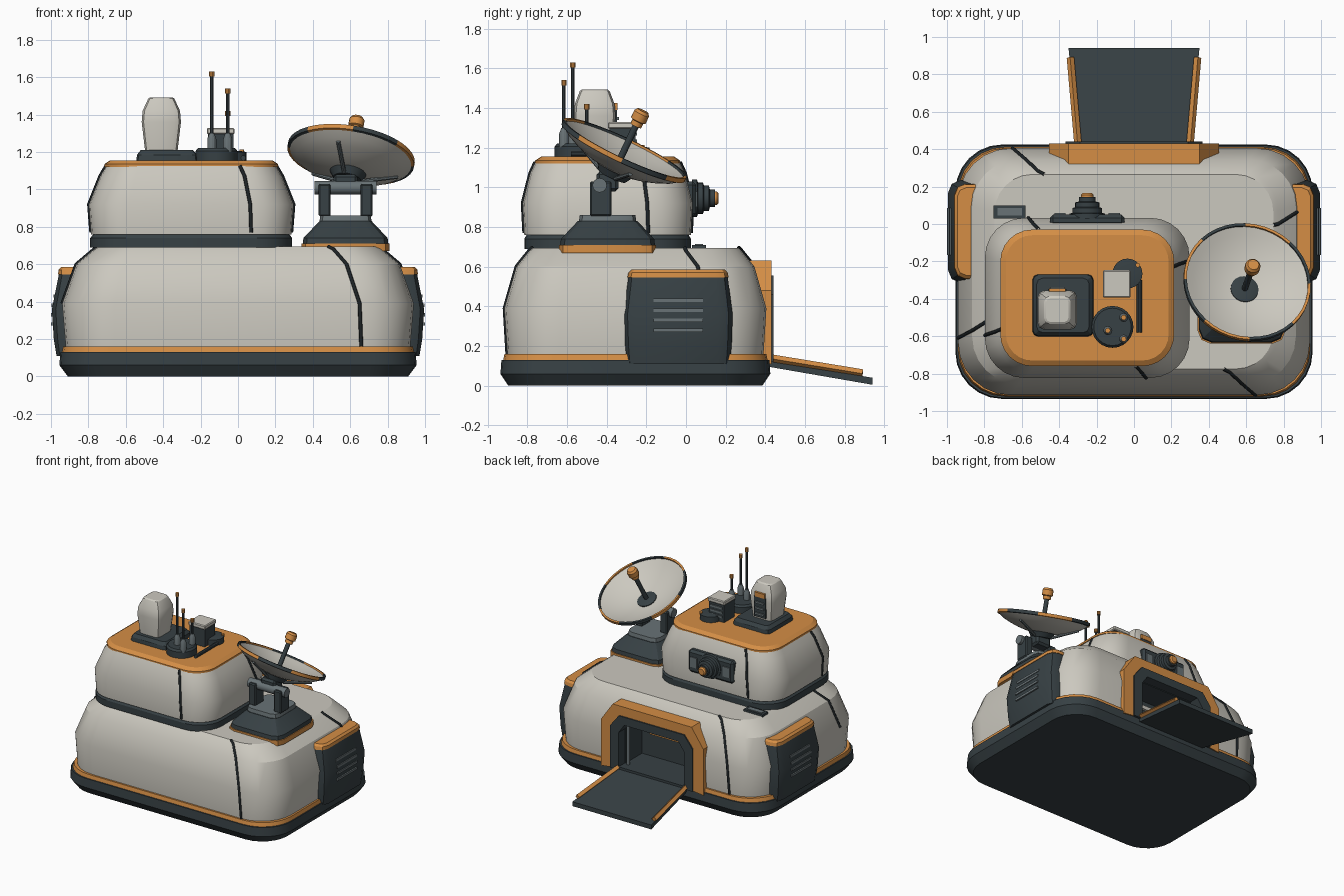
import bpy, bmesh, math
from mathutils import Vector, Matrix

if "Cube" in bpy.data.objects:
    bpy.data.objects.remove(bpy.data.objects["Cube"])


def mat(name, r, g, b):
    m = bpy.data.materials.new(name)
    m.diffuse_color = (r, g, b, 1)
    m.use_nodes = True
    m.node_tree.nodes["Principled BSDF"].inputs["Base Color"].default_value = m.diffuse_color
    return m


LIGHT = mat("light_panel", .60, .58, .52)
DARK = mat("dark_metal", .038, .052, .058)
MID = mat("mid_metal", .14, .17, .18)
ORANGE = mat("orange_trim", .66, .27, .06)
BLACK = mat("groove", .012, .016, .018)


def finish(name, bm, *mats):
    bmesh.ops.recalc_face_normals(bm, faces=bm.faces)
    me = bpy.data.meshes.new(name)
    bm.to_mesh(me)
    bm.free()
    for m in mats:
        me.materials.append(m)
    ob = bpy.data.objects.new(name, me)
    bpy.context.collection.objects.link(ob)
    return ob


def skin(bm, rings, closed=False):
    """Join equal rings with quads, capping the ends when open."""
    n = len(rings[0])
    pairs = list(zip(rings, rings[1:])) + ([(rings[-1], rings[0])] if closed else [])
    for a, b in pairs:
        for i in range(n):
            j = (i + 1) % n
            bm.faces.new((a[i], a[j], b[j], b[i]))
    if not closed:
        bm.faces.new(rings[0])
        bm.faces.new(rings[-1])


def loft(name, cx, cy, sections, m, seg=6):
    """Stack of rounded rectangles (z, half x, half y, corner radius)."""
    bm, rings = bmesh.new(), []
    for z, hx, hy, r in sections:
        ring = []
        for q, (sx, sy) in enumerate(((1, 1), (-1, 1), (-1, -1), (1, -1))):
            for k in range(seg + 1):
                a = math.pi / 2 * (q + k / seg)
                ring.append(bm.verts.new((cx + sx * (hx - r) + r * math.cos(a),
                                          cy + sy * (hy - r) + r * math.sin(a), z)))
        rings.append(ring)
    skin(bm, rings)
    return finish(name, bm, m)


def lathe(name, prof, m, origin, axis, seg=24):
    """Solid of revolution from (radius, height) points along an axis."""
    bm = bmesh.new()
    rot = Vector((0, 0, 1)).rotation_difference(Vector(axis)).to_matrix()
    rings = [[bm.verts.new(Vector(origin) + rot @ Vector((r * math.cos(2 * math.pi * i / seg),
              r * math.sin(2 * math.pi * i / seg), h))) for i in range(seg)] for r, h in prof]
    skin(bm, rings)
    return finish(name, bm, m)


def rod(name, a, b, r, m, seg=12):
    d = Vector(b) - Vector(a)
    return lathe(name, [(r, 0), (r, d.length)], m, a, d, seg)


def box(name, x, y, z, m, bevel=0):
    bm = bmesh.new()
    bmesh.ops.create_cube(bm, size=1)
    for v in bm.verts:
        v.co = [(lo + hi) / 2 + c * (hi - lo) for c, (lo, hi) in zip(v.co, (x, y, z))]
    if bevel:
        bmesh.ops.bevel(bm, geom=bm.edges[:], offset=bevel, segments=1, affect='EDGES')
    return finish(name, bm, m)


def prism(name, pts, y0, y1, m):
    """Extrude an x-z outline along y."""
    bm = bmesh.new()
    skin(bm, [[bm.verts.new((x, y, z)) for x, z in pts] for y in (y0, y1)])
    return finish(name, bm, m)


def seam(name, pts, pivot):
    """Panel seam and its copy turned half way round the pivot."""
    for k, tag in ((1, "a"), (-1, "b")):
        cu = bpy.data.curves.new(name + tag, 'CURVE')
        cu.dimensions, cu.bevel_depth, cu.bevel_resolution = '3D', .01, 1
        sp = cu.splines.new('POLY')
        sp.points.add(len(pts) - 1)
        for p, (x, y, z) in zip(sp.points, pts):
            p.co = (pivot[0] + k * (x - pivot[0]), pivot[1] + k * (y - pivot[1]), z, 1)
        cu.materials.append(BLACK)
        bpy.context.collection.objects.link(bpy.data.objects.new(name + "_" + tag, cu))


# Lower hull
CY = -.255
loft("base_skirt", 0, CY, [(0, .91, .64, .22), (.06, .955, .68, .25), (.13, .95, .675, .25)], DARK)
trim = loft("base_trim", 0, CY, [(.125, .942, .667, .25), (.16, .935, .66, .25)], ORANGE)
hull = loft("lower_hull", 0, CY, [(.15, .92, .645, .26), (.39, .94, .66, .28), (.6, .865, .60, .25),
            (.68, .77, .535, .21), (.695, .745, .52, .2)], LIGHT)
cutter = box("door_cutter", (-.3, .3), (.12, .7), (.132, .5), BLACK)
cutter.hide_render = True
cutter.hide_viewport = True
for ob in (trim, hull):
    mod = ob.modifiers.new("doorway", 'BOOLEAN')
    mod.operation, mod.object, mod.solver = 'DIFFERENCE', cutter, 'EXACT'
seam("hull_front_seam", [(.48, -.775, .695), (.51, -.79, .68), (.58, -.855, .6), (.65, -.915, .39), (.66, -.9, .14)], (0, CY))
seam("hull_side_seam", [(.745, -.005, .695), (.77, 0, .68), (.865, .06, .6), (.94, .1, .39)], (0, CY))

# Upper module
UX, UY = -.25, -.395
loft("upper_collar", UX, UY, [(.69, .54, .42, .2), (.74, .54, .42, .2), (.765, .52, .405, .2)], DARK)
loft("upper_hull", UX, UY, [(.76, .535, .42, .2), (.92, .547, .428, .21), (1.07, .487, .39, .19),
     (1.125, .455, .365, .17)], LIGHT)
loft("roof_panel", UX, UY, [(1.12, .465, .365, .17), (1.135, .465, .365, .17), (1.155, .435, .335, .14)], ORANGE)
seam("upper_front_seam", [(.01, -.76, 1.125), (.035, -.785, 1.07), (.065, -.823, .92), (.07, -.815, .77)], (UX, UY))
seam("upper_side_seam", [(.205, -.23, 1.125), (.237, -.215, 1.07), (.297, -.195, .92), (.285, -.19, .77)], (UX, UY))
box("deck_hatch", (-.75, -.58), (.03, .1), (.68, .71), DARK)
box("deck_hatch_panel", (-.73, -.6), (.045, .085), (.7, .715), MID)

# Side equipment pods with vents
for s, side in ((1, "right"), (-1, "left")):
    loft(side + "_pod", s * .85, -.04, [(.11, .12, .26, .06), (.2, .135, .27, .07), (.36, .145, .275, .07),
         (.55, .107, .25, .06)], DARK, 2)
    loft(side + "_pod_cap", s * .85, -.04, [(.545, .112, .255, .06), (.57, .11, .25, .06), (.585, .095, .235, .05)], ORANGE, 2)
    for i, z in enumerate((.28, .33, .38, .43)):
        x = s * (.995 - max(0, z - .36) * .2)
        box(f"{side}_vent_{i}", sorted((x - s * .03, x + s * .006)), (-.165, .085), (z - .009, z + .009), MID)


# Doorway, airlock and ramp
def arch(o, i):
    half = [o[0], o[1], o[2]]
    inner = [i[2], i[1], i[0]]
    return half[:] + [(-x, z) for x, z in reversed(half)] + [(-x, z) for x, z in reversed(inner)] + inner


mid = [(.365, .12), (.365, .46), (.29, .555)]
prism("door_arch", arch([(.455, .11), (.455, .48), (.35, .63)], mid), .3, .43, ORANGE)
prism("door_inner_frame", arch(mid, [(.29, .12), (.29, .42), (.24, .49)]), .26, .44, DARK)
box("airlock_back", (-.3, .3), (.12, .15), (.13, .5), DARK)
box("airlock_ceiling", (-.3, .3), (.13, .36), (.485, .51), DARK)
box("airlock_floor", (-.3, .3), (.13, .44), (.11, .145), DARK)
box("airlock_light", (-.2, .2), (.145, .17), (.41, .44), LIGHT)
box("airlock_bar", (-.2, .2), (.145, .175), (.33, .35), ORANGE)
for s, side in ((1, "right"), (-1, "left")):
    box(side + "_airlock_wall", sorted((s * .285, s * .31)), (.13, .36), (.13, .5), DARK)
    rod(side + "_airlock_pipe", (s * .26, .36, .14), (s * .26, .36, .46), .014, MID)
    # Ramp edge rail
    rod(side + "_ramp_rail", (s * .3, .43, .138), (s * .34, .89, .063), .02, ORANGE, 4)
bm = bmesh.new()
skin(bm, [[bm.verts.new((x * w, y, z)) for x, z in ((-1, t), (1, t), (1, t - .035), (-1, t - .035))]
          for w, y, t in ((.3, .42, .13), (.35, .94, .04))])
finish("ramp", bm, DARK)

# Rear camera on the upper module
box("camera_panel", (-.45, -.05), (-.01, .05), (.85, 1.03), DARK, .018)
for s in (-1, 1):
    box(f"camera_light_{s}", (-.25 + s * .145 - .03, -.25 + s * .145 + .03), (.04, .058), (.9, .98), MID)
lathe("camera_body", [(.095, 0), (.095, .025), (.08, .03), (.08, .055), (.065, .06), (.065, .085), (.045, .09), (.045, .115)],
      DARK, (-.25, .03, .945), (0, 1, 0), 20)
lathe("camera_lens", [(.034, 0), (.034, .02), (.024, .03)], ORANGE, (-.25, .135, .945), (0, 1, 0), 16)

# Dish pedestal and yoke
PX, PY = .575, -.395
loft("pedestal_trim", PX, PY, [(.67, .235, .245, .07), (.71, .235, .245, .07)], ORANGE, 2)
loft("pedestal", PX, PY, [(.7, .23, .24, .07), (.74, .225, .235, .07), (.83, .14, .15, .05)], DARK, 2)
loft("pedestal_plate", PX, PY, [(.825, .14, .145, .05), (.86, .135, .14, .05)], MID, 2)
for s, side in ((1, "right"), (-1, "left")):
    x = PX + s * .112
    box(side + "_yoke_arm", (x - .032, x + .032), (-.485, -.375), (.855, 1.03), DARK, .008)
rod("yoke_axle", (PX - .165, -.435, 1.01), (PX + .165, -.435, 1.01), .036, MID, 16)
box("dish_mount", (.51, .64), (-.45, -.34), (.98, 1.08), DARK, .015)

# Dish
N = Vector((.15, .42, .89)).normalized()
V = Vector((.59, -.352, 1.10))
R, D = .335, .1
radii = [.004, .06, .12, .18, .24, .29, R]
bowl = [(r, D * (r / R) ** 2) for r in radii]
lathe("dish", [(r, h - .022) for r, h in bowl[:-1]] + [(R, D - .015)] + bowl[::-1], LIGHT, V, N, 40)
rot = Vector((0, 0, 1)).rotation_difference(N).to_matrix()
bm, rings, seg = bmesh.new(), [], 40
for i in range(seg):
    a = 2 * math.pi * i / seg
    rings.append([bm.verts.new(V + rot @ Vector((r * math.cos(a), r * math.sin(a), h)))
                  for r, h in ((.328, D - .02), (.343, D - .016), (.343, D + .008), (.328, D + .008))])
skin(bm, rings, True)
bm.faces.ensure_lookup_table()
for i, f in enumerate(bm.faces):
    f.material_index = (i // 4 // 5) % 2
finish("dish_rim", bm, DARK, ORANGE)
lathe("dish_hub_back", [(.075, -.05), (.1, -.01)], DARK, V, N, 20)
lathe("dish_hub", [(.075, 0), (.075, .012), (.05, .02)], DARK, V, N, 20)
rod("feed_stem", V, V + N * .26, .017, DARK)
lathe("feed_horn", [(.03, .235), (.03, .26), (.041, .265), (.041, .305), (.03, .32)], ORANGE, V, N, 14)
for i, deg in enumerate((-105, 15, 135)):
    d = rot @ Vector((math.cos(math.radians(deg)), math.sin(math.radians(deg)), 0))
    rod(f"dish_rib_{i}", V + d * .07 - N * .045, V + d * .27 + N * .04, .011, MID, 8)

# Roof sensor tower
loft("tower_plate", -.38, -.435, [(1.14, .165, .168, .03), (1.185, .16, .163, .03), (1.21, .14, .145, .03)], DARK, 2)
loft("sensor_tower", -.41, -.46, [(1.19, .085, .09, .03), (1.36, .105, .105, .035), (1.42, .1, .1, .035),
     (1.485, .07, .075, .03), (1.492, .06, .065, .025)], LIGHT, 2)
box("tower_vent", (-.46, -.36), (-.4, -.348), (1.23, 1.39), DARK)
box("tower_vent_cap", (-.455, -.365), (-.4, -.345), (1.39, 1.425), ORANGE)
for i in range(3):
    box(f"tower_louvre_{i}", (-.45, -.37), (-.36, -.338), (1.25 + i * .045, 1.265 + i * .045), MID)

# Antenna cluster
lathe("antenna_base", [(.112, 0), (.112, .06), (.1, .075)], DARK, (-.115, -.55, 1.145), (0, 0, 1), 24)
for i, (x, y, top) in enumerate(((-.14, -.57, 1.63), (-.055, -.615, 1.54), (-.055, -.5, 1.42))):
    lathe(f"antenna_socket_{i}", [(.024, 1.2), (.024, 1.27), (.013, 1.3)], MID, (x, y, 0), (0, 0, 1), 12)
    rod(f"antenna_{i}", (x, y, 1.25), (x, y, top - .02), .009, DARK, 8)
    rod(f"antenna_tip_{i}", (x, y, top - .027), (x, y, top), .014, ORANGE, 10)

# Roof control box, cable coil and conduit
box("control_box", (-.16, -.025), (-.385, -.255), (1.14, 1.305), DARK)
box("control_box_lid", (-.167, -.018), (-.393, -.247), (1.295, 1.328), LIGHT, .006)
for i in range(3):
    box(f"control_slot_{i}", (-.145, -.04), (-.26, -.247), (1.19 + i * .035, 1.205 + i * .035), MID)
lathe("cable_coil", [(.05, .05), (.05, 0), (.08, 0), (.08, .05), (.05, .055)], DARK, (-.035, -.265, 1.15), (0, 0, 1), 24)
rod("coil_cap", (.02, -.22, 1.19), (.02, -.22, 1.212), .012, ORANGE)
rod("roof_conduit", (.028, -.58, 1.168), (.028, -.3, 1.168), .014, DARK, 10)

# Smooth curved surfaces while keeping hard edges
bpy.ops.object.select_all(action='DESELECT')
for ob in bpy.context.scene.objects:
    if ob.type == 'MESH' and ob is not cutter:
        ob.select_set(True)
        bpy.context.view_layer.objects.active = ob
bpy.ops.object.shade_smooth_by_angle(angle=math.radians(28))
